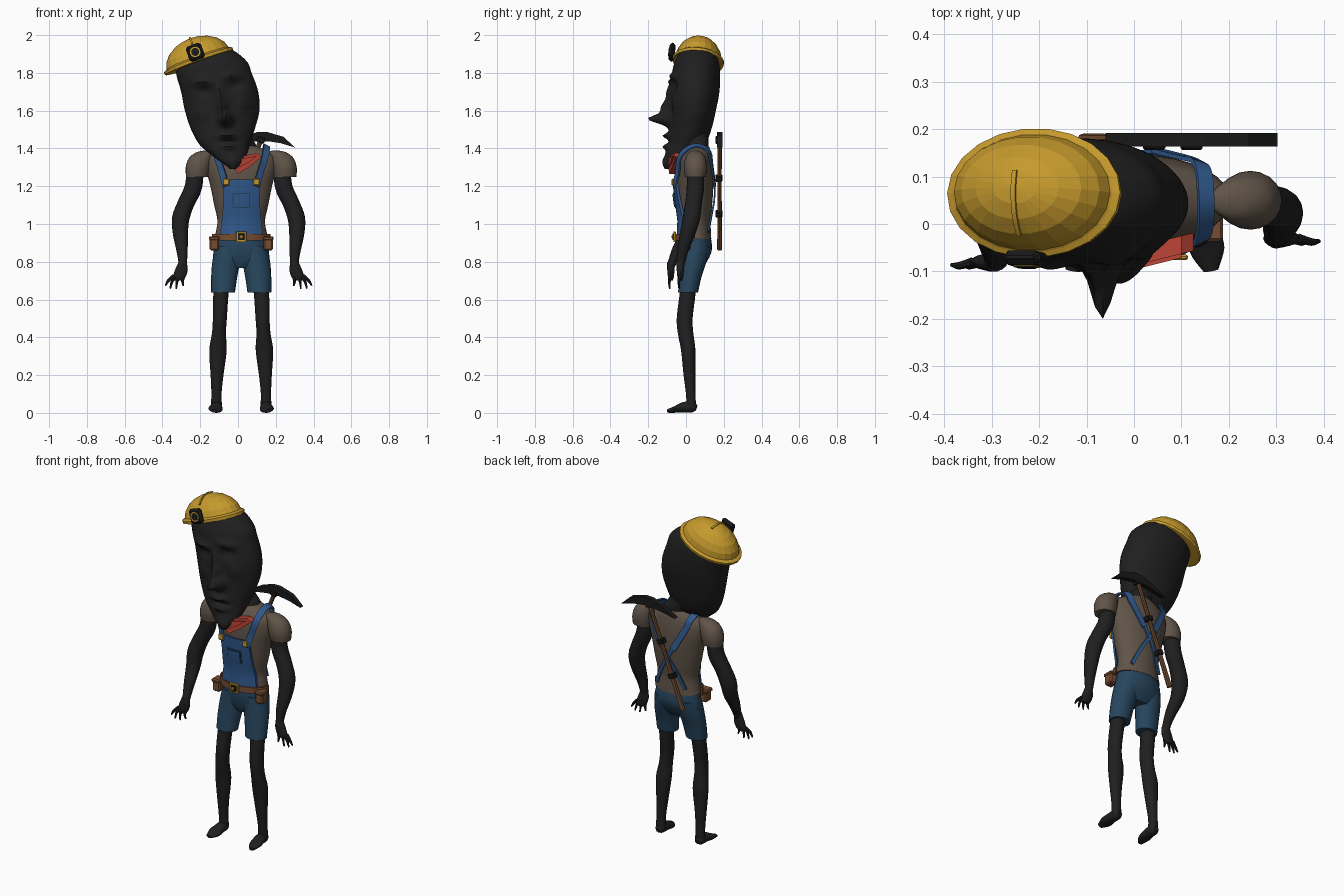
import bpy, bmesh, math
from mathutils import Vector, Matrix
if "Cube" in bpy.data.objects:
    bpy.data.objects.remove(bpy.data.objects["Cube"])
def material(name, *rgb):
    m = bpy.data.materials.new(name)
    m.use_nodes = True
    m.diffuse_color = (*rgb, 1)
    node = next(n for n in m.node_tree.nodes if n.type == 'BSDF_PRINCIPLED')
    node.inputs["Base Color"].default_value = (*rgb, 1)
    return m
SKIN = material("charcoal skin", .014, .014, .014)
IRON = material("black iron", .01, .01, .011)
SHIRT = material("brown shirt", .118, .089, .066)
BIB = material("blue denim", .03, .1, .265)
SHORTS = material("dark denim", .02, .06, .11)
RED = material("red cloth", .5, .058, .037)
GOLD = material("yellow metal", .56, .32, .026)
LEATHER = material("brown leather", .18, .074, .032)
WOOD = material("brown wood", .15, .065, .028)
MID = .017  # centre line of the body

def finish(name, bm, mat, angle=40, matrix=None):
    bmesh.ops.recalc_face_normals(bm, faces=bm.faces)
    me = bpy.data.meshes.new(name)
    bm.to_mesh(me)
    bm.free()
    me.materials.append(mat)
    if angle:
        me.shade_smooth()
        me.set_sharp_from_angle(angle=math.radians(angle))
    ob = bpy.data.objects.new(name, me)
    bpy.context.collection.objects.link(ob)
    if matrix:
        ob.matrix_world = matrix
def spline(pts, k):
    p = [pts[0], *pts, pts[-1]]
    out = []
    for i in range(1, len(p) - 2):
        quads = list(zip(*p[i - 1:i + 3]))
        for t in (j / k for j in range(k)):
            out.append(tuple(.5 * (2*b + (c-a)*t + (2*a-5*b+4*c-d)*t*t + (3*b-a-3*c+d)*t**3) for a, b, c, d in quads))
    return out + [tuple(pts[-1])]
def tangent(pts, i):
    after, before = pts[min(i + 1, len(pts) - 1)], pts[max(i - 1, 0)]
    return (Vector(after[:3]) - Vector(before[:3])).normalized()
def skin_rings(rings):
    bm = bmesh.new()
    rows = [[bm.verts.new(v) for v in r] for r in rings]
    n = len(rows[0])
    for a, b in zip(rows, rows[1:]):
        for i in range(n):
            bm.faces.new((a[i], a[(i + 1) % n], b[(i + 1) % n], b[i]))
    bm.faces.new(rows[0])
    bm.faces.new(rows[-1])
    return bm
def loft(name, pts, mat, n=20, k=4, along=False, angle=40, matrix=None, shape=None):
    pts = spline(pts, k)
    rings = []
    for i, p in enumerate(pts):
        q = Matrix.Identity(3)
        if along:
            q = Vector((0, 0, -1)).rotation_difference(tangent(pts, i)).to_matrix()
        ring = []
        for a in (math.tau * j / n for j in range(n)):
            v = Vector(p[:3]) + q @ Vector((max(p[3], .001) * math.cos(a), max(p[4], .001) * math.sin(a), 0))
            ring.append(shape(v, -math.sin(a)) if shape else v)
        rings.append(ring)
    finish(name, skin_rings(rings), mat, angle, matrix)
def ribbon(name, path, width, thick, mat, k=5, centre=(MID, .05, 1.15), matrix=None):
    pts = spline([tuple(p) for p in path], k)
    rings = []
    for i, p in enumerate(map(Vector, pts)):
        t = tangent(pts, i)
        n = p - Vector(centre)
        n = (n - t * n.dot(t)).normalized()
        s = t.cross(n) * width / 2
        rings.append([p + s, p + s + n * thick, p - s + n * thick, p - s])
    finish(name, skin_rings(rings), mat, 40, matrix)
def prism(name, outline, y0, y1, mat, skew=0):
    finish(name, skin_rings([[Vector((x, y + skew * x, z)) for x, z in outline] for y in (y0, y1)]), mat, 0)
def box(name, loc, size, mat, matrix=None, bevel=.002):
    bm = bmesh.new()
    bmesh.ops.create_cube(bm, size=1, matrix=Matrix.Translation(loc) @ Matrix.Diagonal((*size, 1)))
    bmesh.ops.bevel(bm, geom=list(bm.edges), offset=bevel, segments=1, affect='EDGES')
    finish(name, bm, mat, 0, matrix)

# Shirt body
TORSO = [(MID, .048, .92, .143, .086), (MID, .048, .96, .134, .084), (MID, .05, 1.02, .126, .08),
         (MID, .05, 1.1, .143, .088), (MID, .05, 1.2, .163, .095), (MID, .05, 1.29, .185, .094),
         (MID, .052, 1.36, .178, .083), (MID, .058, 1.405, .1, .066), (MID, .06, 1.42, .06, .05)]
loft("shirt_body", TORSO, SHIRT, 32)
def surf(x, z, off, side=-1):
    lo, hi = next((a, b) for a, b in zip(TORSO, TORSO[1:]) if z <= b[2])
    _, y, _, rx, ry = Vector(lo).lerp(Vector(hi), (z - lo[2]) / (hi[2] - lo[2]))
    u = min(1, abs(x - MID) / (rx + off))
    return Vector((x, y + side * (ry + off) * math.sqrt(1 - u * u), z))
def panel(name, x0, x1, z0, z1, off0, off1, mat, flare=0):
    rings = []
    for t in (i / 8 for i in range(9)):
        z, off, grow = z0 + (z1 - z0) * t, off0 + (off1 - off0) * t, flare * (1 - t)**2
        xs = [x0 - grow + (x1 - x0 + 2 * grow) * j / 8 for j in range(9)]
        rings.append([surf(x, z, off) for x in xs] + [surf(x, z, off - .012) for x in reversed(xs)])
    finish(name, skin_rings(rings), mat)

# Overalls front, pocket, straps, clasps
panel("bib", -.075, .112, .945, 1.235, .012, .026, BIB, .02)
panel("pocket_border", -.03, .063, 1.085, 1.165, .022, .026, SHORTS)
panel("pocket", -.024, .057, 1.091, 1.159, .026, .03, BIB)
for s, side in ((1, "left"), (-1, "right")):
    X = lambda d: MID + s * d
    path = [surf(X(.08), 1.2, .025), surf(X(.098), 1.27, .012), (X(.123), -.03, 1.35), (X(.132), .01, 1.395),
            (X(.132), .06, 1.41), (X(.125), .115, 1.385), surf(X(.1), 1.32, .006, 1), surf(X(.035), 1.2, .006, 1)]
    ribbon(side + "_strap", path, .036, .009, BIB)
    low_path = [surf(X(d), z, .006, 1) for d, z in ((.04, 1.21), (-.01, 1.13), (-.055, 1.05), (-.095, .96))]
    ribbon(side + "_back_strap", low_path, .02, .008, BIB)
    box(side + "_clasp", surf(X(.08), 1.222, .036), (.034, .012, .036), GOLD, None, .004)
    # Sleeves, arms, hands
    loft(side + "_sleeve", [(X(d), .05, z, rx, ry) for d, z, rx, ry in (
        (.232, 1.25, .06, .055), (.228, 1.3, .066, .062), (.214, 1.35, .062, .053),
        (.19, 1.38, .046, .034), (.18, 1.39, .01, .008))], SHIRT)
    A = lambda d: .003 + s * d
    hy = -.055 + .025 * s
    loft(side + "_arm", [(A(d), y, z, r, r) for d, y, z, r in (
        (.23, .05, 1.32, .045), (.238, .05, 1.2, .046), (.278, .04, 1.11, .044), (.306, .028, 1.03, .046),
        (.308, .008, .95, .04), (.3, hy * .5, .87, .031), (.296, hy * .85, .81, .024), (.297, hy, .78, .022))],
        SKIN, 16, along=True)
    loft(side + "_palm", [(A(.296), hy, .8, .021, .02), (A(.302), hy, .76, .033, .02),
                          (A(.314), hy, .72, .034, .016), (A(.322), hy, .7, .022, .01)], SKIN, 14)
    for i, (tip, low) in enumerate(((.292, .672), (.33, .656), (.362, .658), (.387, .674))):
        base = .29 + .018 * i
        loft(f"{side}_finger_{i+1}", [(A(base), hy, .725, .01, .01), (A((base + tip) / 2 + .006), hy - .008, .7, .008, .008),
                                      (A(tip), hy - .006, low, .004, .004)], SKIN, 8, 3, along=True)
    # Shorts legs, legs, feet, belt pouches
    loft(side + "_shorts_leg", [(X(.07), .05, .88, .068, .075), (X(.08), .04, .8, .073, .068),
                                (X(.09), .024, .72, .069, .058), (X(.096), .011, .638, .063, .053)], SHORTS)
    loft(side + "_leg", [(X(d), y, z, rx, ry) for d, y, z, rx, ry in (
        (.098, .014, .7, .04, .038), (.108, .007, .62, .04, .042), (.113, -.007, .5, .037, .042),
        (.118, -.002, .42, .037, .041), (.123, .012, .33, .046, .038), (.128, .018, .2, .034, .031),
        (.131, .025, .1, .027, .025), (.131, .028, .03, .03, .026))], SKIN)
    loft(side + "_foot", [(X(.13), .056, .025, .014, .014), (X(.131), .035, .03, .028, .028), (X(.132), -.01, .03, .032, .028),
                          (X(.137), -.055, .019, .037, .018), (X(.145), -.098, .01, .016, .009)], SKIN, 16, along=True)
    box(side + "_pouch", (X(.143), -.005, .893), (.05, .055, .066), LEATHER, None, .008)
    box(side + "_pouch_flap", (X(.143), -.006, .924), (.056, .062, .022), LEATHER, None, .006)
loft("shorts_seat", [(MID, .05, .95, .128, .075), (MID, .052, .9, .137, .084), (MID, .052, .85, .147, .082),
                     (MID, .046, .8, .145, .064), (MID, .042, .768, .1, .045)], SHORTS, 28)

# Belt and buckle
arc = [math.radians(a) for a in range(180, 361, 15)]
ribbon("belt", [(MID + .148 * math.cos(a), .048 + .096 * math.sin(a), .93) for a in arc], .036, .008,
       LEATHER, 2, (MID, .048, .93))
for name, y, size, mat in (("buckle", -.06, .056, GOLD), ("buckle_gap", -.066, .036, IRON), ("buckle_pin", -.07, .016, GOLD)):
    box(name, (MID, y, .932), (size, .012, size), mat)

# Neck and bandana
loft("neck", [(MID, .055, 1.36, .092, .066), (MID, .06, 1.42, .078, .06), (-.02, .055, 1.47, .08, .062),
              (-.05, .05, 1.54, .085, .065)], SKIN)
prism("bandana", [(-.055, 1.335), (0, 1.355), (.1, 1.375), (.125, 1.355), (.065, 1.305), (0, 1.265)], -.088, -.05, RED, .25)
prism("bandana_fold", [(-.05, 1.33), (.01, 1.345), (.1, 1.36), (.055, 1.325), (.005, 1.3)], -.096, -.086, RED, .25)

# Head, with nose, brows, sockets, cheeks, lips and chin as (x, z, push, spread x, spread z)
BUMPS = [(-.065, 1.556, .115, .03, .03), (-.082, 1.615, .055, .022, .045), (-.1, 1.69, .022, .018, .05),
         (-.19, 1.75, .025, .055, .02), (-.03, 1.785, .025, .05, .02), (-.17, 1.7, -.022, .035, .026),
         (-.02, 1.73, -.022, .035, .026), (-.19, 1.59, .016, .04, .04), (.025, 1.63, .014, .035, .04),
         (-.06, 1.467, .03, .045, .014), (-.052, 1.437, -.012, .05, .01), (-.046, 1.41, .022, .035, .014),
         (-.03, 1.335, .008, .03, .022)]
def face(v, front):
    push = sum(p * math.exp(-((v.x - x) / sx)**2 - ((v.z - z) / sz)**2) for x, z, p, sx, sz in BUMPS)
    return v - Vector((0, push * max(0, min(1, front * 1.6)), 0))
loft("head", [(-.027, -.092, 1.29, .014, .02), (-.03, -.08, 1.315, .042, .04), (-.046, -.045, 1.36, .088, .067),
              (-.07, -.002, 1.42, .133, .1), (-.08, .022, 1.5, .168, .112), (-.084, .04, 1.6, .197, .118),
              (-.097, .047, 1.7, .204, .13), (-.128, .053, 1.8, .2, .127), (-.135, .057, 1.86, .182, .115),
              (-.135, .06, 1.92, .108, .085), (-.145, .06, 1.945, .03, .03)], SKIN, 72, 8, shape=face)

# Helmet with ridge and lamp
H = Matrix.Translation((-.21, .065, 1.865)) @ Matrix.Rotation(math.radians(-20), 4, 'Y') @ Matrix.Rotation(-.1, 4, 'X')
dome = [(0, 0, .126 * math.sin(a), .176 * math.cos(a), .124 * math.cos(a)) for a in map(math.radians, (6, 22, 40, 58, 74, 87))]
loft("helmet", [(0, 0, -.014, .18, .128), (0, 0, -.012, .192, .135), (0, 0, .004, .194, .137),
                (0, 0, .01, .18, .127)] + dome, GOLD, 22, 1, angle=0, matrix=H)
ridge = [(0, y, .127 * math.sqrt(1 - (y / .125)**2)) for y in (-.095, -.07, -.04, 0, .035)]
ribbon("helmet_ridge", ridge, .01, .006, GOLD, 2, (0, 0, 0), H)
box("lamp_case", (0, -.143, .033), (.085, .03, .085), IRON, H, .012)
for name, r, y, mat in (("lamp_ring", .028, -.16, GOLD), ("lamp_glass", .021, -.162, IRON)):
    loft(name, [(0, y + .01, .033, r, r), (0, y, .033, r, r)], mat, 16, 1, True, 30, H)

# Pickaxe on the back
prism("pickaxe_head", [(-.06, 1.41), (.03, 1.462), (.1, 1.486), (.15, 1.488), (.24, 1.462), (.302, 1.405),
                       (.225, 1.428), (.16, 1.438), (.1, 1.438), (.03, 1.428)], .163, .192, IRON)
top, end = Vector((.133, .178, 1.475)), Vector((-.105, .178, .865))
loft("pickaxe_handle", [(*top, .013, .012), (*top.lerp(end, .5), .012, .011), (*end, .016, .013)], WOOD, 8, 2, True)
tilt = Matrix.Rotation(math.atan2(top.x - end.x, top.z - end.z), 4, 'Y')
for i, t in enumerate((.05, .38, .69)):
    box(f"handle_band_{i+1}", (0, -.004, 0), (.042, .036, .03), IRON, Matrix.Translation(top.lerp(end, t)) @ tilt, .004)
